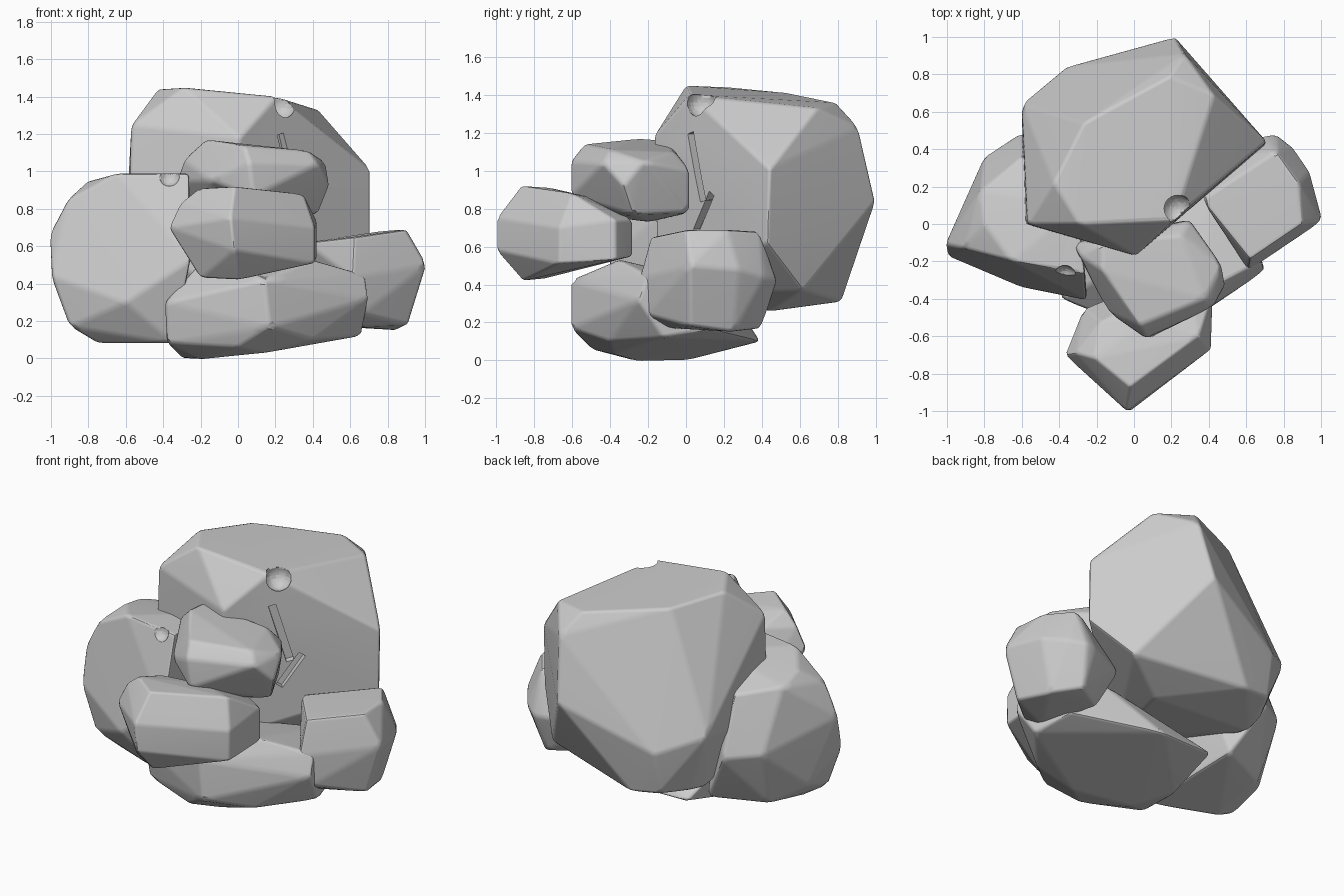
import bpy
import bmesh
import math
from mathutils import Vector

default_cube = bpy.data.objects.get("Cube")
if default_cube:
    bpy.data.objects.remove(default_cube, do_unlink=True)

# One plain stone colour
stone = bpy.data.materials.new("stone grey")
stone.use_nodes = True
stone.diffuse_color = (0.6, 0.6, 0.6, 1)
stone.node_tree.nodes["Principled BSDF"].inputs["Base Color"].default_value = stone.diffuse_color


def add_object(name, bm):
    """Turn a bmesh into a linked object and free the bmesh."""
    mesh = bpy.data.meshes.new(name)
    bm.to_mesh(mesh)
    bm.free()
    mesh.materials.append(stone)
    obj = bpy.data.objects.new(name, mesh)
    bpy.context.collection.objects.link(obj)
    return obj


def boulder(name, corners, soften=0.02):
    """Chiselled rock: hull around its corners, flat facets merged, edges worn."""
    bm = bmesh.new()
    for corner in corners:
        bm.verts.new(corner)
    hull = bmesh.ops.convex_hull(bm, input=bm.verts[:])
    inside = [v for v in hull["geom_interior"] if isinstance(v, bmesh.types.BMVert)]
    bmesh.ops.delete(bm, geom=inside, context="VERTS")
    bmesh.ops.dissolve_limit(bm, angle_limit=math.radians(6),
                             verts=bm.verts[:], edges=bm.edges[:])
    bmesh.ops.bevel(bm, geom=bm.edges[:], offset=soften, segments=2,
                    profile=0.5, affect="EDGES", clamp_overlap=True)
    bmesh.ops.recalc_face_normals(bm, faces=bm.faces[:])
    bmesh.ops.triangulate(bm, faces=bm.faces[:])
    obj = add_object(name, bm)
    bpy.ops.object.select_all(action="DESELECT")
    obj.select_set(True)
    bpy.context.view_layer.objects.active = obj
    bpy.ops.object.shade_smooth_by_angle(angle=math.radians(30))
    return obj


def carve(rock, cutter):
    """Subtract a hidden cutter from a rock."""
    cutter.hide_render = True
    cutter.hide_set(True)
    cutter.display_type = "WIRE"
    cut = rock.modifiers.new(cutter.name, "BOOLEAN")
    cut.operation = "DIFFERENCE"
    cut.solver = "EXACT"
    cut.object = cutter


def pit(rock, name, center, radius):
    """Small round hollow."""
    bm = bmesh.new()
    bmesh.ops.create_uvsphere(bm, u_segments=24, v_segments=12, radius=radius)
    for face in bm.faces:
        face.smooth = True
    cutter = add_object(name, bm)
    cutter.location = center
    carve(rock, cutter)


def crack(rock, name, start, end, width=0.045, depth=0.09):
    """Straight narrow groove between two points on a rock face."""
    start, end = Vector(start), Vector(end)
    bm = bmesh.new()
    bmesh.ops.create_cube(bm, size=1)
    bmesh.ops.scale(bm, vec=(width, depth, (end - start).length), verts=bm.verts[:])
    # Keep the groove's depth direction along the face normal
    along = (end - start).normalized()
    across = Vector((0.65, -0.76, 0)).cross(along).normalized()
    normal = along.cross(across)
    for vert in bm.verts:
        x, y, z = vert.co
        vert.co = across * x + normal * y + along * z
    bm.normal_update()
    cutter = add_object(name, bm)
    cutter.location = (start + end) / 2
    carve(rock, cutter)


# Tall boulder at the back
back_boulder = boulder("back_boulder", [
    (-.43, .22, 1.44), (-.29, .0, 1.45), (.21, .02, 1.4), (.01, -.17, 1.18),
    (-.27, .54, 1.41), (.19, .79, 1.36), (.27, .91, 1.23), (.43, .69, 1.33),
    (.71, .44, 1.01), (.71, .43, .62), (-.57, .0, 1.25), (-.59, .0, .6),
    (-.6, .26, 1.0), (-.6, .64, .7), (-.36, .84, .6), (.22, 1.0, .84),
    (.01, -.15, .35), (.52, .62, .37), (.22, .45, .26), (-.18, .82, .31),
    (-.36, .79, .33), (-.46, .6, .32), (-.47, .48, .28), (-.42, .05, .4)])

# Upright boulder on the model's right
side_boulder = boulder("side_boulder", [
    (-.65, -.2, .99), (-.26, -.27, .99), (-.3, .1, .98), (-.8, .0, .95),
    (-.82, .18, .91), (-.6, .36, .87), (-.91, -.13, .85), (-1.01, -.11, .66),
    (-1.0, -.17, .44), (-.91, .05, .25), (-.9, -.17, .17), (-.75, -.12, .08),
    (-.34, -.28, .08), (-.25, -.41, .53), (-.6, -.34, .3), (-.8, .36, .53),
    (-.6, .49, .5), (-.75, .23, .16), (-.42, .38, .17)])

# Low slab that carries the pile
base_rock = boulder("base_rock", [
    (.14, -.61, .42), (.17, -.61, .17), (-.39, -.4, .3), (-.38, -.36, .08),
    (-.3, .0, .0), (-.2, -.25, -.005), (.0, -.5, .06), (.4, -.4, .1),
    (.15, -.38, .03), (.66, -.12, .12), (.6, .14, .16), (.1, .39, .1),
    (-.27, .38, .1), (.7, -.25, .32), (.68, -.2, .45), (.4, -.35, .53),
    (.0, -.35, .53), (-.2, -.3, .51), (-.38, .1, .3), (.4, .2, .4)])

# Rock on the model's left
corner_rock = boulder("corner_rock", [
    (.62, -.19, .65), (.9, .0, .69), (.88, .22, .69), (.76, .39, .68),
    (.36, .13, .62), (1.01, .02, .5), (.94, .28, .48), (.85, .41, .44),
    (.76, .48, .42), (.69, .47, .42), (.61, -.25, .43), (.66, -.21, .24),
    (.91, .02, .18), (.85, .25, .15), (.72, .4, .17), (.52, .28, .17),
    (.62, -.1, .17), (.42, .36, .4)])

# Rock that juts out furthest in front
front_rock = boulder("front_rock", [
    (-.21, -.72, .91), (-.02, -.87, .92), (.35, -.6, .88), (.1, -.5, .86),
    (-.18, -.52, .85), (-.37, -.7, .7), (-.31, -.69, .83), (-.27, -.45, .6),
    (-.04, -1.0, .75), (-.02, -1.0, .58), (.41, -.67, .7), (.41, -.67, .51),
    (.42, -.37, .74), (.42, -.37, .53), (.28, -.28, .74), (.28, -.28, .55),
    (-.2, -.75, .43), (.0, -.86, .42), (.0, -.35, .6)])

# Rock stacked in the middle
middle_rock = boulder("middle_rock", [
    (-.17, -.1, 1.16), (-.17, -.25, 1.17), (.03, -.54, 1.14), (.38, -.4, 1.11),
    (.25, -.06, 1.1), (-.33, -.1, .95), (-.29, -.17, 1.06), (-.14, -.47, .95),
    (.06, -.61, 1.05), (.08, -.61, .87), (.43, -.44, 1.04), (.49, -.33, .92),
    (.47, -.22, 1.05), (.3, .02, 1.0), (.28, .02, .78), (.43, -.28, .77),
    (.1, -.45, .76), (.1, -.2, .73), (-.2, -.1, .75)])

# Worn hollows and grooves
pit(back_boulder, "back_pit", (.23, .08, 1.36), .08)
pit(side_boulder, "side_pit", (-.37, -.28, .98), .06)
crack(back_boulder, "upper_crack", (.23, .02, 1.2), (.31, .09, .84))
crack(back_boulder, "lower_crack", (.36, .14, .88), (.26, .05, .68))

# Even shading across the broad facets
for rock in (back_boulder, side_boulder, base_rock, corner_rock, front_rock, middle_rock):
    shading = rock.modifiers.new("facet_shading", "WEIGHTED_NORMAL")
    shading.keep_sharp = True
